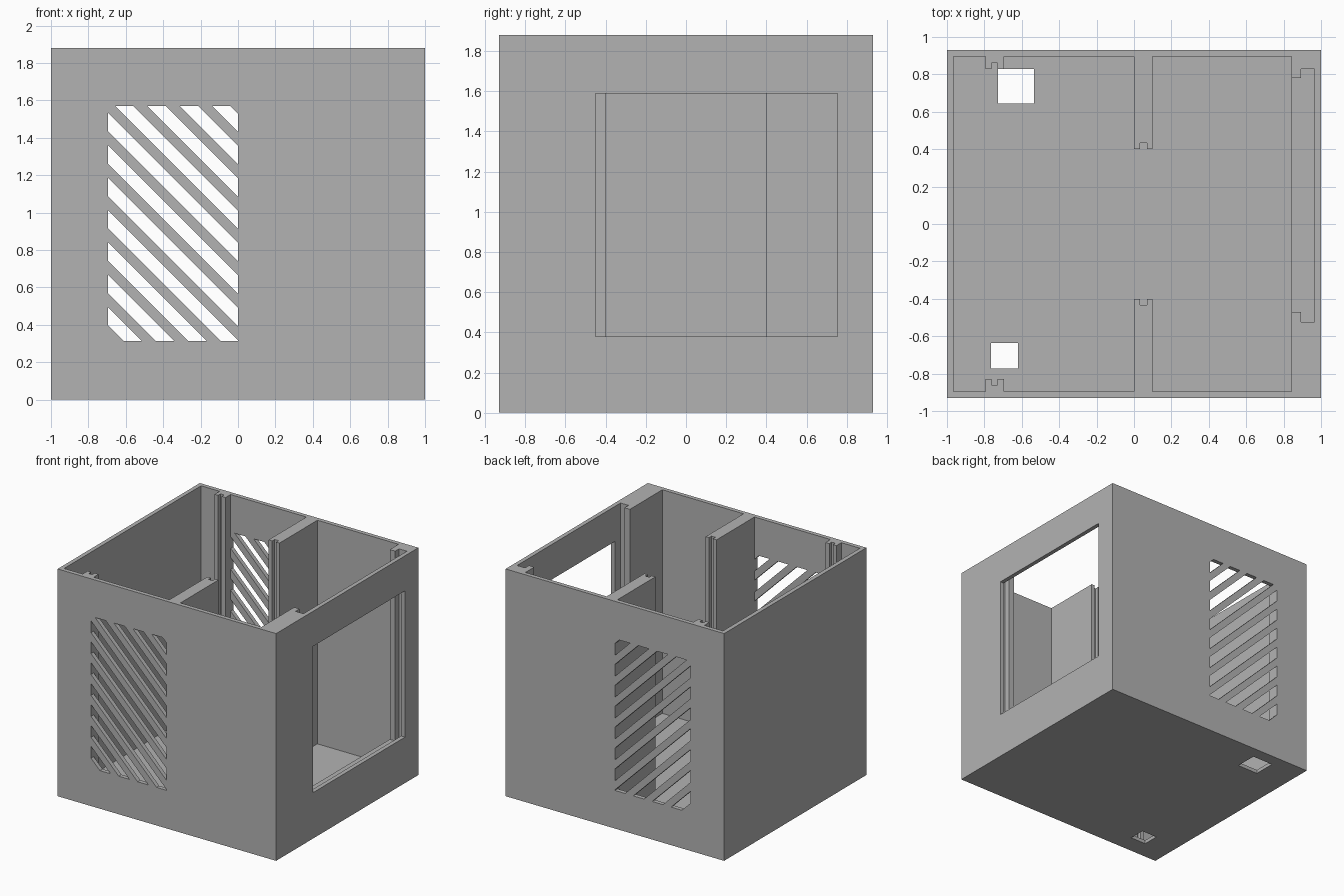
import bpy, bmesh
from mathutils import Vector

cube = bpy.data.objects.get("Cube")
if cube:
    bpy.data.objects.remove(cube, do_unlink=True)

HEIGHT, FLOOR, SILL = 1.88, 0.03, 0.31
WALL_Y, WALL_X = 0.895, 0.965      # inner faces of the thin walls

grey = bpy.data.materials.new("plain grey")
grey.use_nodes = True
COLOUR = (0.45, 0.45, 0.45, 1)
grey.diffuse_color = COLOUR
grey.node_tree.nodes["Principled BSDF"].inputs["Base Color"].default_value = COLOUR


def add_object(name, bm):
    bmesh.ops.recalc_face_normals(bm, faces=bm.faces)
    mesh = bpy.data.meshes.new(name)
    bm.to_mesh(mesh)
    bm.free()
    mesh.materials.append(grey)
    obj = bpy.data.objects.new(name, mesh)
    bpy.context.collection.objects.link(obj)
    return obj


def add_box(bm, x0, x1, y0, y1, z0, z1):
    verts = bmesh.ops.create_cube(bm, size=1)["verts"]
    for v in verts:
        v.co = Vector((x1 if v.co.x > 0 else x0,
                       y1 if v.co.y > 0 else y0,
                       z1 if v.co.z > 0 else z0))
    return verts


def box(name, *bounds):
    bm = bmesh.new()
    add_box(bm, *bounds)
    return add_object(name, bm)


def prism(name, outline, z0, z1):
    bm = bmesh.new()
    face = bm.faces.new([bm.verts.new((x, y, z0)) for x, y in outline])
    top = bmesh.ops.extrude_face_region(bm, geom=[face])["geom"]
    bmesh.ops.translate(bm, vec=(0, 0, z1 - z0),
                        verts=[g for g in top if isinstance(g, bmesh.types.BMVert)])
    return add_object(name, bm)


def cut(target, cutter):
    cutter.hide_render = True
    mod = target.modifiers.new("cut", "BOOLEAN")
    mod.operation, mod.solver, mod.object = "DIFFERENCE", "EXACT", cutter
    bpy.context.view_layer.objects.active = target
    bpy.ops.object.modifier_apply(modifier=mod.name)
    bpy.data.objects.remove(cutter, do_unlink=True)


def grooved_rib(x0, x1, g0, g1, tip, depth=0.032):
    """Plan outline of a rib on the front wall with a groove in its tip."""
    return [(x0, -WALL_Y), (x0, tip), (g0, tip), (g0, tip - depth),
            (g1, tip - depth), (g1, tip), (x1, tip), (x1, -WALL_Y)]


# Outer block
shell = box("room_shell", -1, 1, -0.93, 0.93, 0, HEIGHT)

# Hollow interior: panel rails and partitions, mirrored front to back
front = [(-WALL_X, -WALL_Y)]
front += grooved_rib(-0.795, -0.695, -0.763, -0.73, -0.83)
front += grooved_rib(0, 0.1, 0.033, 0.07, -0.4)
front += [(0.843, -WALL_Y)]
back = [(x, -y) for x, y in reversed(front)]
cut(shell, prism("interior_cutter", front + back, FLOOR, 2))

# Recess and side slots for a sliding panel in the thick right wall
recess = [(0.7, -0.47), (0.892, -0.47), (0.892, -0.523), (WALL_X, -0.523),
          (WALL_X, 0.83), (0.892, 0.83), (0.892, 0.78), (0.7, 0.78)]
cut(shell, prism("recess_cutter", recess, SILL, 2))

# Window through the right wall
cut(shell, box("window_cutter", 0.9, 1.1, -0.45, 0.755, 0.38, 1.59))

# Diagonal vent slots through both the front and back walls
X0, X1, Z0, Z1 = -0.694, -0.001, 0.315, 1.57
PITCH, SLOT = 0.173, 0.098
slots = bmesh.new()
for k in range(-7, 4):
    low = 0.913 + k * PITCH        # slot lies where low < x + z < low + SLOT
    bm = bmesh.new()
    add_box(bm, X0, X1, -1, 1, Z0, Z1)
    for offset, side in ((low, -1), (low + SLOT, 1)):
        bmesh.ops.bisect_plane(bm, geom=bm.verts[:] + bm.edges[:] + bm.faces[:],
                               plane_co=(offset, 0, 0), plane_no=(side, 0, side),
                               clear_outer=True)
        open_edges = [e for e in bm.edges if e.is_boundary]
        if open_edges:
            bmesh.ops.holes_fill(bm, edges=open_edges, sides=0)
    piece = bpy.data.meshes.new("slot")
    bm.to_mesh(piece)
    bm.free()
    slots.from_mesh(piece)
    bpy.data.meshes.remove(piece)
cut(shell, add_object("vent_cutter", slots))

# Square holes through the floor
cut(shell, box("back_hole_cutter", -0.726, -0.535, 0.645, 0.829, -0.1, 0.1))
cut(shell, box("front_hole_cutter", -0.764, -0.62, -0.773, -0.636, -0.1, 0.1))
